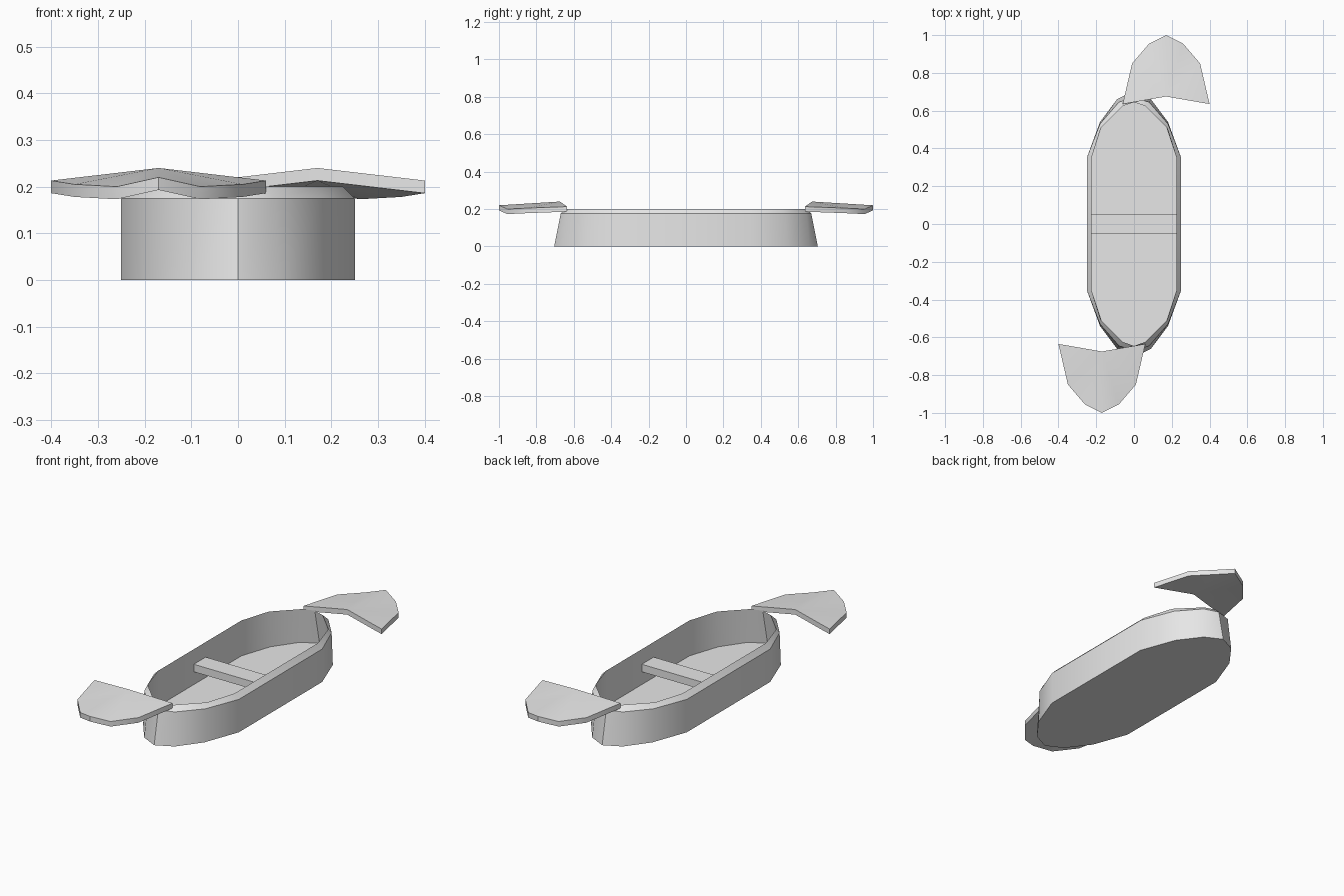
import bpy, bmesh
from math import radians, pi
from mathutils import Matrix

cube = bpy.data.objects.get("Cube")
if cube:
    bpy.data.objects.remove(cube, do_unlink=True)

grey = bpy.data.materials.new("light_grey")
grey.use_nodes = True
grey.diffuse_color = (0.8, 0.8, 0.8, 1)
grey.node_tree.nodes["Principled BSDF"].inputs["Base Color"].default_value = (0.8, 0.8, 0.8, 1)


def finish(name, bm):
    """Turn a bmesh into an object with angle-limited smooth shading."""
    bmesh.ops.recalc_face_normals(bm, faces=bm.faces)
    mesh = bpy.data.meshes.new(name)
    bm.to_mesh(mesh)
    bm.free()
    mesh.materials.append(grey)
    obj = bpy.data.objects.new(name, mesh)
    bpy.context.collection.objects.link(obj)
    bpy.ops.object.select_all(action='DESELECT')
    obj.select_set(True)
    bpy.context.view_layer.objects.active = obj
    bpy.ops.object.shade_smooth_by_angle(angle=radians(30))
    return obj


def ring(bm, quarter, z):
    """Mirror a quarter outline (side to bow tip) into a closed ring."""
    right = quarter + [(-x, y) for x, y in quarter[-2::-1]]
    loop = right + [(-x, -y) for x, y in right]
    return [bm.verts.new((x, y, z)) for x, y in loop]


# Hull: outer wall, sloped rim, inner wall and floor
bm = bmesh.new()
rings = [
    ring(bm, [(.25, .35), (.18, .54), (.09, .66), (0, .705)], 0),
    ring(bm, [(.25, .35), (.18, .53), (.08, .645), (0, .67)], .175),
    ring(bm, [(.225, .35), (.175, .51), (.06, .625), (0, .645)], .2),
    ring(bm, [(.225, .35), (.17, .515), (.085, .635), (0, .685)], .012),
]
for low, high in zip(rings, rings[1:]):
    for i in range(len(low)):
        j = (i + 1) % len(low)
        bm.faces.new((low[i], low[j], high[j], high[i]))
bm.faces.new(rings[0])
bm.faces.new(rings[-1])
finish("hull", bm)

# Bench across the middle
bm = bmesh.new()
bmesh.ops.create_cube(bm, size=1, matrix=Matrix.Translation((0, 0, .1))
                      @ Matrix.Diagonal((.45, .1, .04, 1)))
finish("bench", bm)


# End fins: ridged fan plates, one turned half a circle from the other
def fin(name, turn):
    bm = bmesh.new()
    half = [(.23, .635, .213), (.18, .85, .205), (.09, .955, .2)]
    outline = half + [(0, 1, .22)] + [(-x, y, z) for x, y, z in half[::-1]]
    outline.append((0, .675, .24))
    top = [bm.verts.new((x + .17, y, z)) for x, y, z in outline]
    base = [bm.verts.new(v.co - Matrix.Identity(3)[2] * .027) for v in top]
    for layer in (top, base):
        for a, b in zip(layer[:-2], layer[1:-1]):
            bm.faces.new((layer[-1], a, b))
    for i in range(len(top)):
        j = (i + 1) % len(top)
        bm.faces.new((top[i], top[j], base[j], base[i]))
    bm.transform(Matrix.Rotation(turn, 4, 'Z'))
    finish(name, bm)


fin("back_fin", 0)
fin("front_fin", pi)
